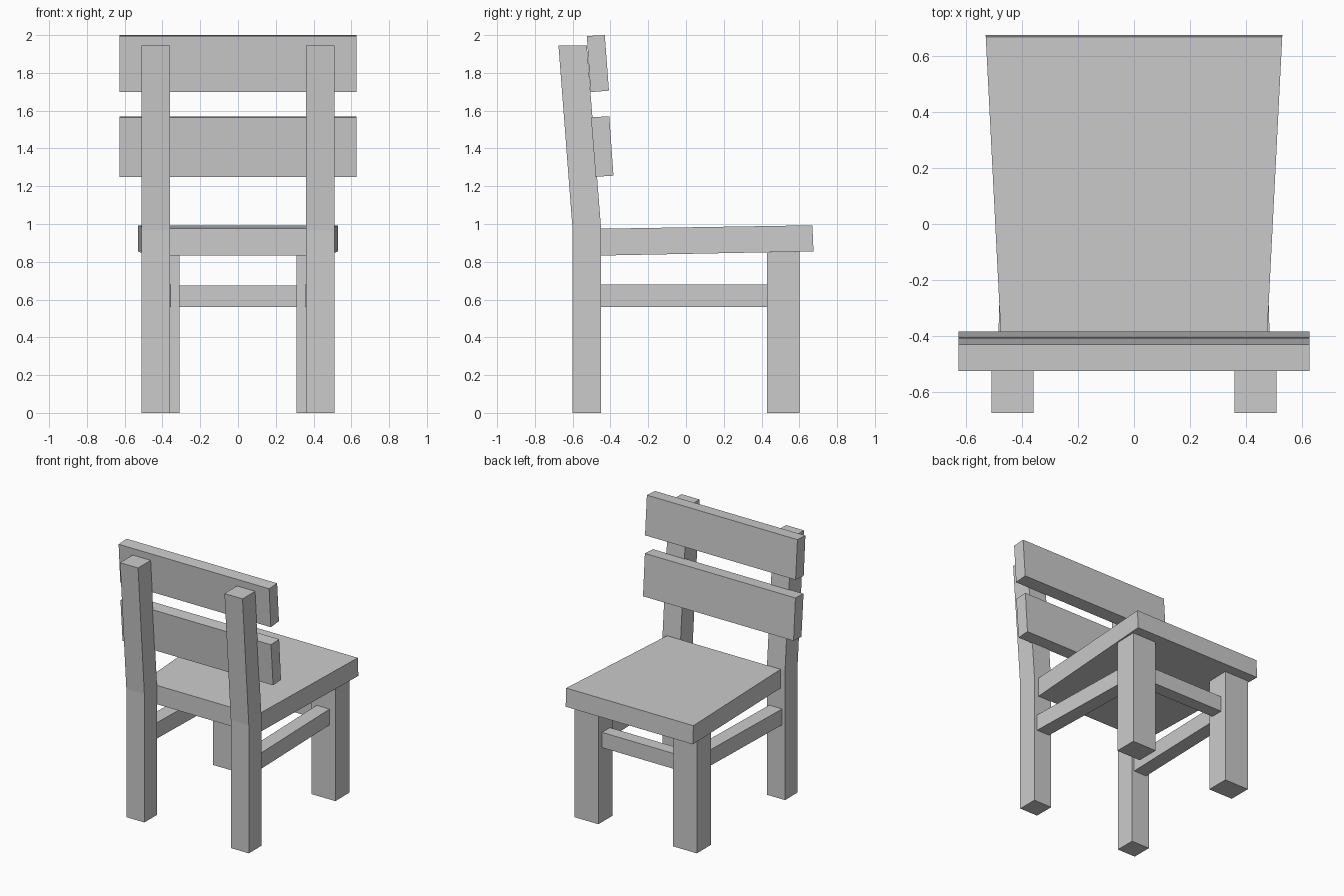
import bpy, bmesh

if "Cube" in bpy.data.objects:
    bpy.data.objects.remove(bpy.data.objects["Cube"])


def prism(name, profile, x0, x1, adjust=None):
    """Extrude a side profile of (y, z) points from x0 to x1."""
    bm = bmesh.new()
    face = bm.faces.new([bm.verts.new((x0, y, z)) for y, z in profile])
    ext = bmesh.ops.extrude_face_region(bm, geom=[face])
    moved = [v for v in ext["geom"] if isinstance(v, bmesh.types.BMVert)]
    bmesh.ops.translate(bm, verts=moved, vec=(x1 - x0, 0, 0))
    if adjust:
        for v in bm.verts:
            adjust(v.co)
    bmesh.ops.recalc_face_normals(bm, faces=bm.faces)
    mesh = bpy.data.meshes.new(name)
    bm.to_mesh(mesh)
    bm.free()
    obj = bpy.data.objects.new(name, mesh)
    bpy.context.collection.objects.link(obj)
    return obj


def rect(y0, y1, z0, z1):
    return [(y0, z0), (y1, z0), (y1, z1), (y0, z1)]


def mirror_x(obj):
    obj.modifiers.new("mirror", "MIRROR").use_mirror_merge = False


# Seat: slightly tilted slab, wider towards the open end
def widen(co):
    co.x *= 0.473 + (co.y + 0.45) * 0.0507

prism("seat", [(-0.45, 0.833), (0.675, 0.855), (0.669, 0.993), (-0.45, 0.975)],
      -1, 1, widen)

# Back posts: upright to the seat, then leaning outwards
mirror_x(prism("back_post", [(-0.6, 0), (-0.45, 0), (-0.45, 0.98),
                             (-0.525, 1.945), (-0.675, 1.945), (-0.6, 0.965)],
               0.36, 0.51))

# Seat-edge legs, topped to follow the underside of the seat
mirror_x(prism("front_leg", [(0.43, 0), (0.6, 0), (0.6, 0.8535), (0.43, 0.850)],
               0.31, 0.51))

# Side stretchers, angled slightly from post centre to leg centre
def angle_in(co):
    co.x -= (co.y + 0.45) * 0.028

mirror_x(prism("side_stretcher", rect(-0.45, 0.43, 0.56, 0.68),
               0.379, 0.486, angle_in))

# Stretcher between the two seat-edge legs
prism("front_stretcher", rect(0.462, 0.556, 0.56, 0.675), -0.31, 0.31)

# Backrest slats, leaning with the posts
prism("upper_slat", [(-0.505, 1.698), (-0.408, 1.706), (-0.43, 2.0), (-0.525, 1.995)],
      -0.627, 0.627)
prism("lower_slat", [(-0.478, 1.25), (-0.384, 1.256), (-0.406, 1.57), (-0.503, 1.565)],
      -0.627, 0.627)
